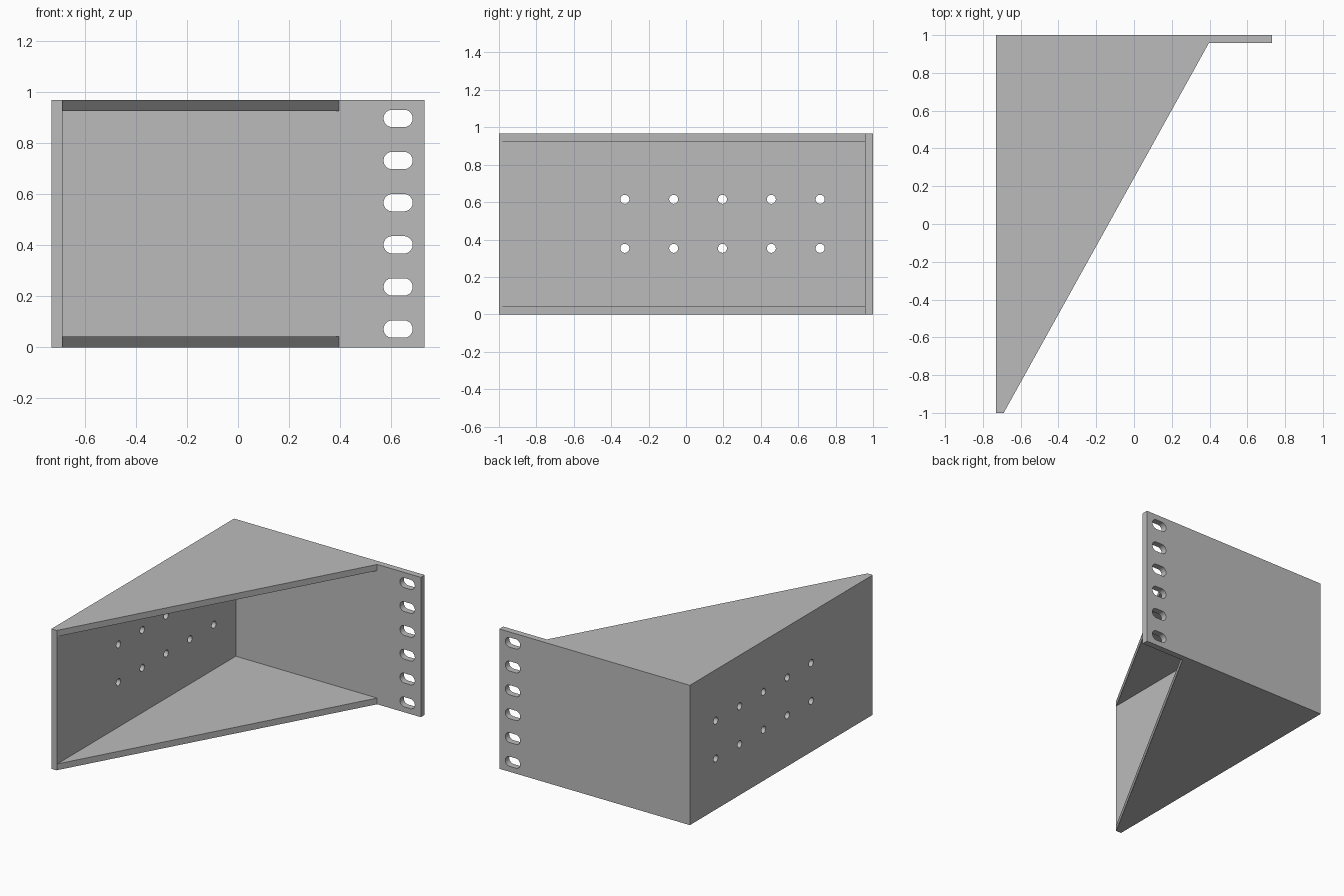
import bpy
import bmesh
import math

if "Cube" in bpy.data.objects:
    bpy.data.objects.remove(bpy.data.objects["Cube"], do_unlink=True)

# Overall sizes
HALF_W, HALF_D, HEIGHT, THICK = 0.73, 1.0, 0.968, 0.043
INNER_X = -HALF_W + THICK
INNER_Y = HALF_D - THICK

grey = bpy.data.materials.new("steel grey")
grey.use_nodes = True
colour = (0.5, 0.5, 0.5, 1)
grey.diffuse_color = colour
grey.node_tree.nodes["Principled BSDF"].inputs["Base Color"].default_value = colour


def prism(name, outlines, place, low, high):
    """Extrude closed outlines from low to high; place maps (u, v, depth) to xyz."""
    bm = bmesh.new()
    for outline in outlines:
        face = bm.faces.new([bm.verts.new(place(u, v, low)) for u, v in outline])
        move = place(0, 0, high - low)
        new = bmesh.ops.extrude_face_region(bm, geom=[face])["geom"]
        verts = [g for g in new if isinstance(g, bmesh.types.BMVert)]
        bmesh.ops.translate(bm, verts=verts, vec=move)
    bmesh.ops.recalc_face_normals(bm, faces=bm.faces)
    mesh = bpy.data.meshes.new(name)
    bm.to_mesh(mesh)
    bm.free()
    mesh.materials.append(grey)
    obj = bpy.data.objects.new(name, mesh)
    bpy.context.collection.objects.link(obj)
    return obj


def along_x(u, v, d):
    return (d, u, v)


def along_y(u, v, d):
    return (u, d, v)


def along_z(u, v, d):
    return (u, v, d)


def rectangle(u0, u1, v0, v1):
    return [(u0, v0), (u1, v0), (u1, v1), (u0, v1)]


def slot(u, v, radius, half_straight=0.0, steps=32):
    """Round hole, or a rounded slot when half_straight is above zero."""
    points = []
    for i in range(steps):
        a = 2 * math.pi * (i + 0.5) / steps
        shift = math.copysign(half_straight, math.cos(a))
        points.append((u + shift + radius * math.cos(a), v + radius * math.sin(a)))
    return points


def cut(plate, cutter):
    cutter.hide_render = True
    mod = plate.modifiers.new("holes", "BOOLEAN")
    mod.operation = "DIFFERENCE"
    mod.solver = "EXACT"
    mod.object = cutter
    bpy.context.view_layer.objects.active = plate
    bpy.ops.object.modifier_apply(modifier=mod.name)
    bpy.data.objects.remove(cutter, do_unlink=True)


# Back mounting plate with a column of rounded slots
back = prism("back_plate", [rectangle(-HALF_W, HALF_W, 0, HEIGHT)], along_y, INNER_Y, HALF_D)
slots = [slot(0.627, HEIGHT / 2 + (i - 2.5) * 0.165, 0.034, 0.023) for i in range(6)]
cut(back, prism("slot_cutter", slots, along_y, INNER_Y - 0.1, HALF_D + 0.1))

# Side plate with two rows of round holes
side = prism("side_plate", [rectangle(-HALF_D, INNER_Y, 0, HEIGHT)], along_x, -HALF_W, INNER_X)
holes = [slot(0.195 + i * 0.261, HEIGHT / 2 + s * 0.131, 0.024)
         for i in range(-2, 3) for s in (-1, 1)]
cut(side, prism("hole_cutter", holes, along_x, -HALF_W - 0.1, INNER_X + 0.1))

# Triangular gussets closing the bottom and the top
triangle = [(INNER_X, -HALF_D + 0.005), (0.396, INNER_Y), (INNER_X, INNER_Y)]
prism("bottom_gusset", [triangle], along_z, 0, THICK)
prism("top_gusset", [triangle], along_z, HEIGHT - THICK, HEIGHT)
